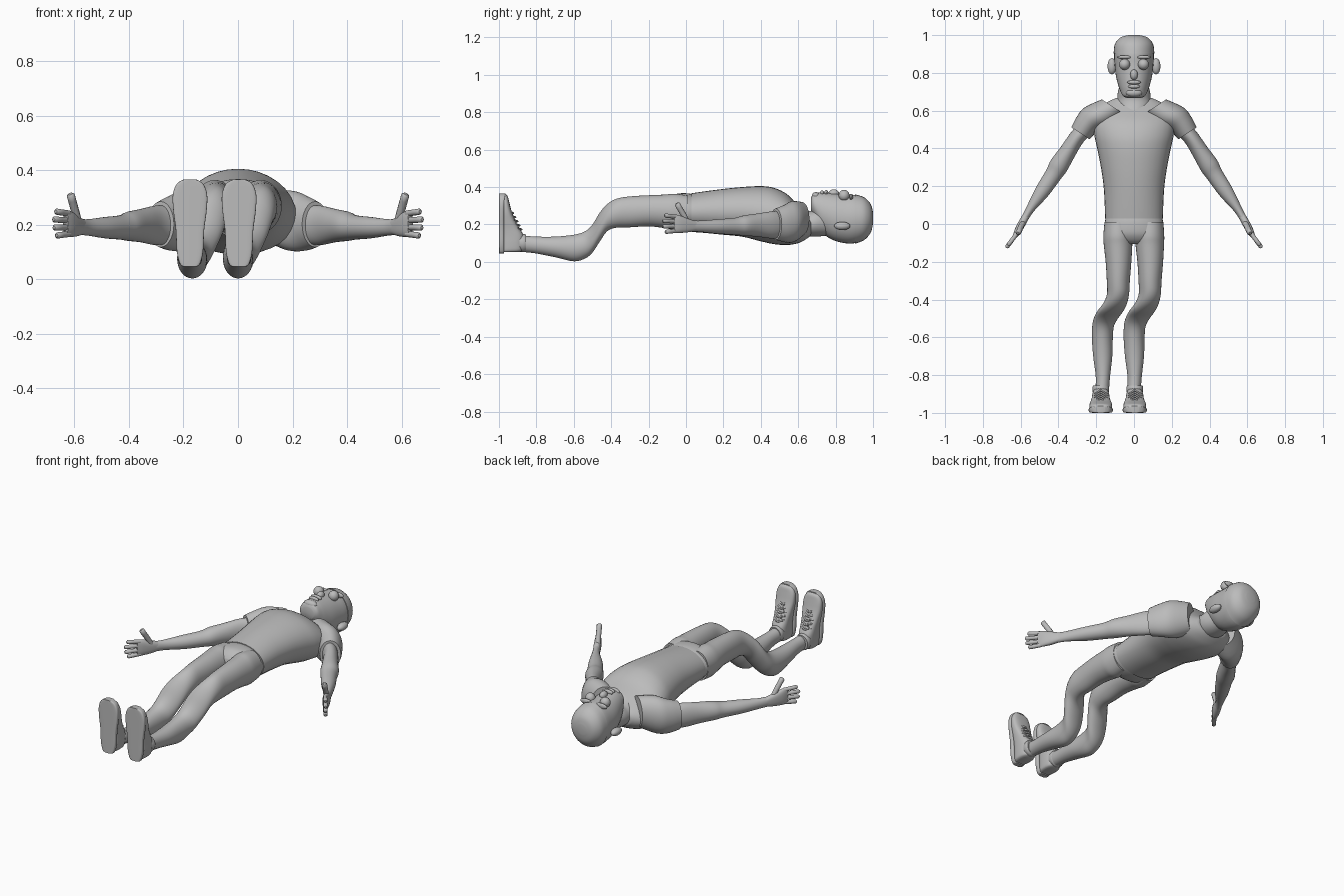
import bpy, bmesh, math
from mathutils import Vector

cube = bpy.data.objects.get("Cube")
if cube:
    bpy.data.objects.remove(cube)

grey = bpy.data.materials.new("plain grey")
grey.use_nodes = True
grey.diffuse_color = (0.5, 0.5, 0.5, 1)
bsdf = grey.node_tree.nodes["Principled BSDF"]
bsdf.inputs["Base Color"].default_value = grey.diffuse_color
bsdf.inputs["Roughness"].default_value = 0.7


def finish(name, bm):
    """Turn a bmesh into a smooth, grey object."""
    bmesh.ops.recalc_face_normals(bm, faces=bm.faces)
    me = bpy.data.meshes.new(name)
    bm.to_mesh(me)
    bm.free()
    me.materials.append(grey)
    me.shade_smooth()
    me.set_sharp_from_angle(angle=math.radians(45))
    ob = bpy.data.objects.new(name, me)
    bpy.context.collection.objects.link(ob)
    return ob


def spline(rows, steps):
    """Smooth interpolation between the given cross-sections."""
    rows = [Vector(r) for r in rows]
    out = []
    for i in range(len(rows) - 1):
        a, b = rows[max(i - 1, 0)], rows[i]
        c, d = rows[i + 1], rows[min(i + 2, len(rows) - 1)]
        for k in range(steps):
            t = k / steps
            out.append(0.5 * (2 * b + (c - a) * t + (2 * a - 5 * b + 4 * c - d) * t ** 2
                              + (3 * b - a - 3 * c + d) * t ** 3))
    return out + [rows[-1]]


def loft(name, rows, tilt=0, power=1, side=1, shift=0, upright=False, steps=4, n=32):
    """Rows are (position, x0, x1, low, high); rings run along y, or z if upright."""
    bm = bmesh.new()
    rings = []
    for p, x0, x1, lo, hi in spline(rows, steps):
        ring = []
        for k in range(n):
            a = math.tau * k / n
            c, s = math.cos(a), math.sin(a)
            dx = math.copysign(abs(c) ** power, c) * (x1 - x0) / 2
            h = (lo + hi) / 2 + math.copysign(abs(s) ** power, s) * (hi - lo) / 2
            x = side * ((x0 + x1) / 2 + dx) + shift
            ring.append(bm.verts.new((x, h, p) if upright else (x, p + tilt * dx, h)))
        rings.append(ring)
    for a, b in zip(rings, rings[1:]):
        for k in range(n):
            j = (k + 1) % n
            bm.faces.new((a[k], a[j], b[j], b[k]))
    bm.faces.new(rings[0])
    bm.faces.new(rings[-1])
    return finish(name, bm)


def even(rows):
    """Symmetric rows from (position, half width, low, high)."""
    return [(p, -w, w, lo, hi) for p, w, lo, hi in rows]


def ball(name, centre, radii):
    bm = bmesh.new()
    bmesh.ops.create_uvsphere(bm, u_segments=24, v_segments=16, radius=1)
    bmesh.ops.scale(bm, vec=radii, verts=bm.verts)
    bmesh.ops.translate(bm, vec=centre, verts=bm.verts)
    return finish(name, bm)


def tube(name, points, radius, tip=1):
    """Round rod through the points, with an optional narrower end."""
    cu = bpy.data.curves.new(name, "CURVE")
    cu.dimensions = "3D"
    cu.bevel_depth = radius
    cu.bevel_resolution = 3
    cu.use_fill_caps = True
    sp = cu.splines.new("POLY")
    sp.points.add(len(points) - 1)
    for i, (pt, co) in enumerate(zip(sp.points, points)):
        pt.co = (*co, 1)
        pt.radius = tip if i == len(points) - 1 else 1
    sp.use_smooth = True
    cu.materials.append(grey)
    ob = bpy.data.objects.new(name, cu)
    bpy.context.collection.objects.link(ob)


# Shirt, neck and hips
loft("shirt", even([(.03, .153, .16, .367), (.1, .155, .155, .377), (.2, .161, .145, .39),
                    (.3, .175, .135, .4), (.4, .195, .11, .405), (.47, .21, .095, .396),
                    (.54, .215, .09, .362), (.6, .2, .1, .3), (.64, .15, .12, .258),
                    (.667, .095, .14, .24)]))
loft("neck", even([(.58, .06, .15, .315), (.62, .085, .14, .285), (.66, .088, .135, .272),
                   (.7, .085, .135, .28), (.75, .07, .14, .28)]))
loft("trouser_hips", even([(.035, .149, .165, .362), (0, .156, .165, .367),
                           (-.05, .157, .172, .364), (-.085, .14, .195, .345),
                           (-.105, .1, .22, .32)]))

# Head and face
skull = [(.668, .04, .27, .34), (.68, .06, .25, .362), (.71, .075, .18, .37),
         (.74, .085, .145, .37), (.79, .097, .115, .365), (.85, .103, .1, .36),
         (.9, .105, .1, .358), (.95, .098, .12, .342), (.985, .068, .16, .305),
         (.997, .025, .21, .26)]
loft("head", even(skull))
loft("cap", even([(p + .003, w + .003, lo - .003, hi + .003) for p, w, lo, hi in skull[6:]]))
ball("nose", (0, .79, .366), (.02, .028, .022))
ball("upper_lip", (0, .75, .37), (.036, .011, .014))
ball("lower_lip", (0, .728, .368), (.032, .011, .014))
ball("chin", (0, .695, .352), (.042, .022, .021))
for s, label in ((1, "left"), (-1, "right")):
    ball(label + "_eye", (s * .05, .845, .355), (.029, .029, .03))
    ball(label + "_brow", (s * .05, .883, .348), (.04, .01, .016))
    ball(label + "_ear", (s * .117, .835, .192), (.023, .043, .022))

# Arms and hands
arm_tilt = .66
for s, label in ((1, "left"), (-1, "right")):
    loft(label + "_sleeve", [(.62, .05, .17, .14, .32), (.57, .12, .262, .105, .325),
                             (.53, .19, .303, .105, .305), (.48, .235, .332, .118, .285)],
         tilt=arm_tilt, side=s)
    loft(label + "_arm", [(.52, .2, .28, .13, .27), (.46, .265, .335, .125, .27),
                          (.38, .315, .39, .135, .258), (.31, .355, .44, .14, .248),
                          (.26, .39, .465, .145, .235), (.17, .455, .52, .15, .228),
                          (.08, .53, .568, .16, .22), (.03, .562, .594, .162, .222)],
         tilt=arm_tilt, side=s)
    loft(label + "_palm", [(.05, .552, .583, .165, .217), (0, .578, .612, .157, .235),
                           (-.04, .602, .632, .155, .25), (-.068, .623, .641, .157, .252)],
         tilt=arm_tilt, side=s, power=.8)
    for i, reach in enumerate((.85, 1, .97, .8)):
        z, spread = .241 - .025 * i, (.008 - .005 * i) * reach
        tube(f"{label}_finger_{i + 1}",
             [(s * .62, -.05, z), (s * (.62 + .033 * reach), -.05 - .045 * reach, z + spread * .6),
              (s * (.62 + .052 * reach), -.05 - .07 * reach, z + spread),
              (s * (.62 + .056 * reach), -.05 - .076 * reach, z + spread)], .0115, .5)
    tube(label + "_thumb", [(s * .585, .01, .205), (s * .597, -.012, .25),
                            (s * .608, -.036, .29), (s * .613, -.046, .308),
                            (s * .615, -.049, .313)], .015, .5)

# Legs: both knees swing to the same side
leg = [(.01, .012, .155, .178, .355), (-.06, .006, .16, .171, .364), (-.11, .008, .159, .18, .36),
       (-.2, .018, .154, .19, .356), (-.3, .024, .146, .185, .35), (-.37, .025, .142, .183, .338),
       (-.42, .005, .131, .165, .31), (-.46, -.025, .112, .11, .265), (-.5, -.045, .083, .05, .2),
       (-.54, -.053, .062, .018, .163), (-.6, -.055, .056, .003, .145),
       (-.7, -.048, .053, .025, .135), (-.8, -.035, .042, .045, .135), (-.86, -.035, .037, .052, .14)]
upper = [(.052, .03, -.99, -.895), (.062, .042, -.99, -.872), (.1, .046, -.99, -.866),
         (.14, .047, -.99, -.868), (.18, .049, -.99, -.89), (.22, .054, -.99, -.912),
         (.27, .06, -.99, -.932), (.32, .058, -.99, -.945), (.35, .043, -.99, -.953),
         (.362, .025, -.99, -.965)]
sole = [(.046, .022, -1, -.972), (.055, .036, -1, -.972), (.1, .048, -1, -.972),
        (.18, .052, -1, -.972), (.25, .061, -1, -.972), (.31, .063, -1, -.97),
        (.35, .048, -1, -.966), (.366, .022, -1, -.964)]
for label, dx in (("left", 0), ("right", -.168)):
    loft(label + "_trouser_leg", leg, shift=dx)
    foot = .004 if dx == 0 else -.176
    loft(label + "_shoe", even(upper), power=.75, shift=foot, upright=True)
    loft(label + "_sole", even(sole), power=.4, shift=foot, upright=True)
    loft(label + "_shoe_collar", even([(-.89, .043, .055, .15), (-.87, .045, .052, .15),
                                       (-.855, .041, .056, .145)]), shift=foot)
    # Laces crossing the instep
    for i in range(5):
        z, y = .165 + .022 * i, -.882 - .011 * i
        for s in (1, -1):
            tube(f"{label}_lace_{i + 1}", [(foot - s * .034, y - .018, z), (foot, y + .003, z + .008),
                                           (foot + s * .034, y - .018, z + .016)], .005)
